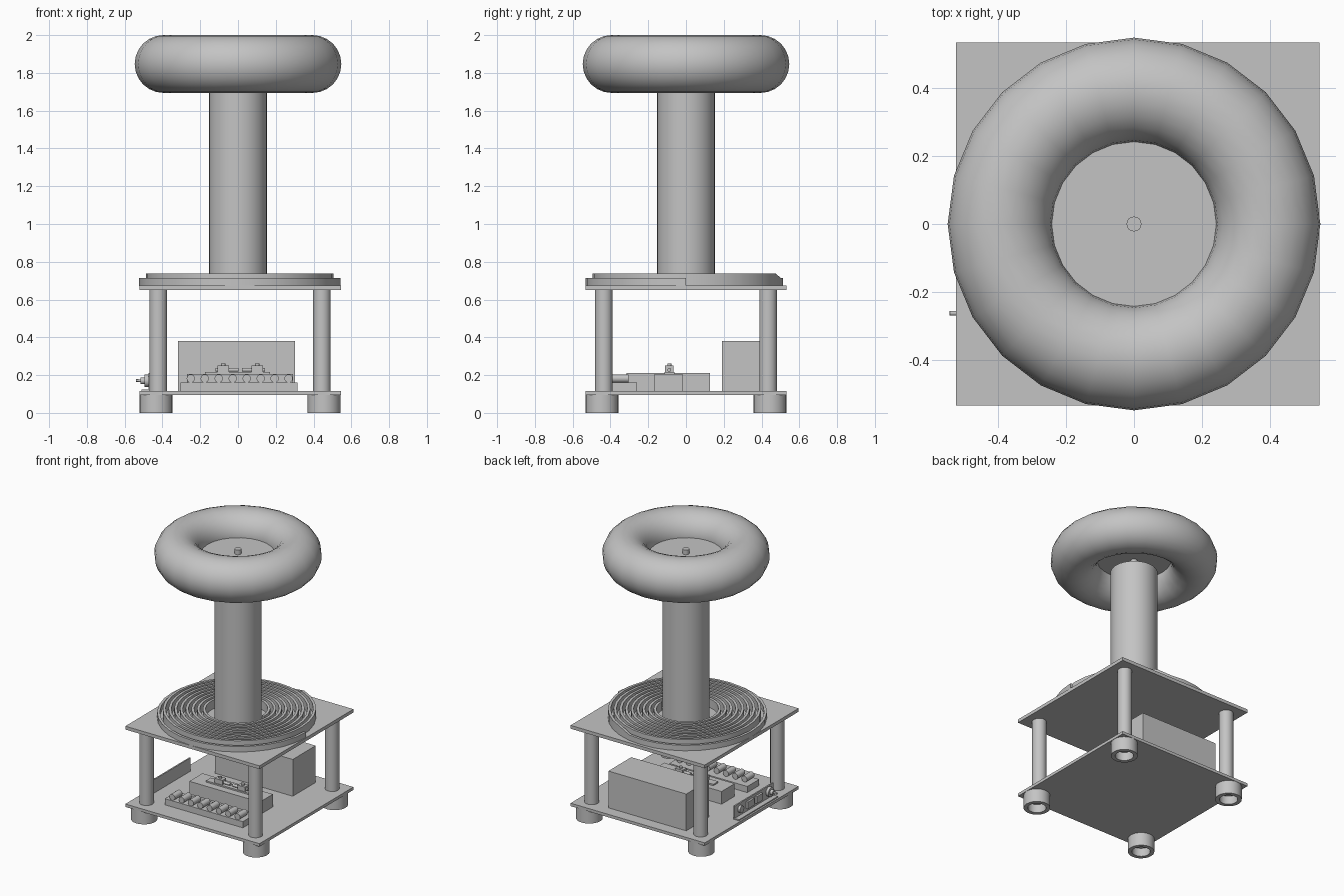
import bpy, bmesh
from math import sin, cos, pi, radians
from mathutils import Matrix, Vector

default = bpy.data.objects.get("Cube")
if default:
    bpy.data.objects.remove(default)

grey = bpy.data.materials.new("plain_grey")
grey.use_nodes = True
COLOR = (0.55, 0.55, 0.55, 1)
grey.diffuse_color = COLOR
grey.node_tree.nodes["Principled BSDF"].inputs["Base Color"].default_value = COLOR


def finish(name, bm, smooth=False):
    bmesh.ops.recalc_face_normals(bm, faces=bm.faces)
    mesh = bpy.data.meshes.new(name)
    bm.to_mesh(mesh)
    bm.free()
    obj = bpy.data.objects.new(name, mesh)
    bpy.context.collection.objects.link(obj)
    mesh.materials.append(grey)
    if smooth:
        bpy.ops.object.select_all(action='DESELECT')
        obj.select_set(True)
        bpy.context.view_layer.objects.active = obj
        bpy.ops.object.shade_smooth_by_angle(angle=radians(35))
    return obj


def box(name, x, y, z):
    """Box from (min, max) pairs."""
    bm = bmesh.new()
    bmesh.ops.create_cube(bm, size=1)
    for v in bm.verts:
        v.co = Vector([(a + b) / 2 + c * (b - a) for (a, b), c in zip((x, y, z), v.co)])
    return finish(name, bm)


def rod(name, start, end, radius, sides=24):
    """Capped cylinder between two points."""
    a, b = Vector(start), Vector(end)
    turn = (b - a).to_track_quat('Z', 'Y').to_matrix().to_4x4()
    bm = bmesh.new()
    bmesh.ops.create_cone(bm, cap_ends=True, segments=sides, radius1=radius, radius2=radius,
                          depth=(b - a).length, matrix=Matrix.Translation((a + b) / 2) @ turn)
    return finish(name, bm, True)


def lathe(name, profile, centre, sides, closed=False):
    """Revolve (radius, height) points around a vertical axis."""
    bm = bmesh.new()
    rings = []
    for i in range(sides):
        t = 2 * pi * i / sides
        rings.append([bm.verts.new((centre[0] + r * cos(t), centre[1] + r * sin(t), z))
                      for r, z in profile])
    for i in range(sides):
        a, b = rings[i], rings[(i + 1) % sides]
        for j in range(len(profile) - (not closed)):
            k = (j + 1) % len(profile)
            bm.faces.new((a[j], b[j], b[k], a[k]))
    bmesh.ops.remove_doubles(bm, verts=bm.verts, dist=0.0001)
    return finish(name, bm, True)


# Ring electrode, its disc and centre bolt
tube = [(0.394 + 0.153 * cos(2 * pi * i / 24), 1.847 + 0.153 * sin(2 * pi * i / 24))
        for i in range(24)]
lathe("top_ring", tube, (0, 0), 24, closed=True)
rod("ring_disc", (0, 0, 1.842), (0, 0, 1.852), 0.25, 32)
rod("ring_bolt", (0, 0, 1.74), (0, 0, 1.885), 0.022, 16)

# Secondary column
rod("column", (0, 0, 0.67), (0, 0, 1.75), 0.154, 32)

# Two square shelves
CX, HALF = 0.011, 0.533
for name, z in (("base_plate", (0.095, 0.116)), ("upper_plate", (0.651, 0.675))):
    box(name, (CX - HALF, CX + HALF), (-HALF, HALF), z)

# Posts and hollow feet at the four corners
cup = [(0, 0.06), (0.06, 0.06), (0.06, 0), (0.087, 0), (0.087, 0.096), (0, 0.096)]
for sx, side in ((-1, "right"), (1, "left")):
    for sy, end in ((-1, "front"), (1, "back")):
        px, py = CX + sx * 0.433, sy * 0.435
        rod(f"post_{end}_{side}", (px, py, 0.11), (px, py, 0.655), 0.047)
        lathe(f"foot_{end}_{side}", cup, (CX + sx * 0.445, sy * 0.445), 24)

# Flat spiral winding, with a lower outermost turn
bm = bmesh.new()
TURNS, STEPS = 9, 32
previous = None
for i in range(TURNS * STEPS + 1):
    t = 2 * pi * i / STEPS
    r = 0.20 + 0.335 * i / (TURNS * STEPS)
    top = 0.714 if i > (TURNS - 0.8) * STEPS else 0.738
    ring = [bm.verts.new((q * cos(t), q * sin(t), z)) for q, z in
            ((r - 0.011, 0.672), (r + 0.007, 0.672), (r + 0.007, top), (r - 0.011, top))]
    if previous:
        for j in range(4):
            k = (j + 1) % 4
            bm.faces.new((previous[j], ring[j], ring[k], previous[k]))
    else:
        bm.faces.new(ring)
    previous = ring
bm.faces.new(previous)
finish("spiral_winding", bm, True)

# Transformer box at the back
box("transformer", (-0.317, 0.302), (0.19, 0.45), (0.11, 0.38))

# Capacitor row at the front
box("capacitor_board", (-0.305, 0.315), (-0.395, -0.26), (0.11, 0.16))
for i in range(8):
    x = -0.25 + i * 0.074
    rod(f"capacitor_{i + 1}", (x, -0.39, 0.182), (x, -0.305, 0.182), 0.022, 16)

# Spark gap on its block
box("gap_block", (-0.27, 0.29), (-0.167, -0.018), (0.11, 0.207))
box("gap_strip", (-0.175, 0.17), (-0.115, -0.06), (0.205, 0.217))
for x, s in ((-0.078, 1), (0.102, -1)):
    box("gap_holder", (x - 0.03, x + 0.03), (-0.11, -0.065), (0.215, 0.25))
    rod("gap_screw", (x, -0.088, 0.25), (x, -0.088, 0.262), 0.011, 12)
    rod("gap_electrode", (x - s * 0.04, -0.088, 0.228), (x + s * 0.08, -0.088, 0.228), 0.01, 12)

# Control panel on the right edge
box("control_panel", (-0.475, -0.465), (-0.315, 0.127), (0.11, 0.212))
box("panel_foot", (-0.51, -0.465), (-0.315, 0.127), (0.112, 0.124))
rod("switch_collar", (-0.475, -0.262, 0.17), (-0.495, -0.262, 0.17), 0.034, 16)
rod("switch_nut", (-0.49, -0.262, 0.17), (-0.515, -0.262, 0.17), 0.018, 12)
rod("switch_lever", (-0.51, -0.262, 0.17), (-0.541, -0.262, 0.172), 0.007, 12)
for y in (-0.14, -0.04):
    box("panel_socket", (-0.49, -0.47), (y - 0.035, y + 0.035), (0.145, 0.195))
rod("panel_knob", (-0.47, 0.066, 0.17), (-0.492, 0.066, 0.17), 0.025, 16)
